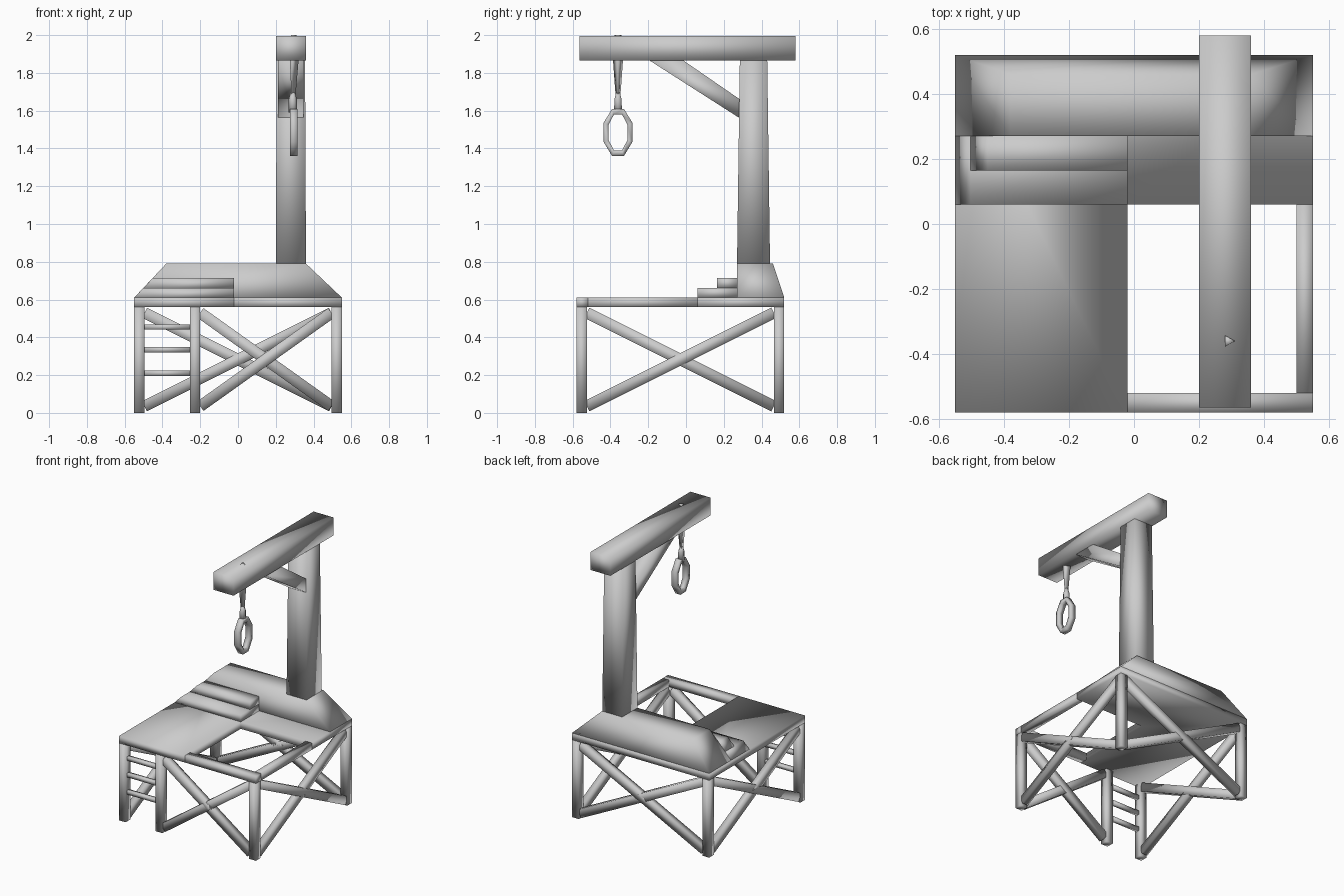
import bpy, bmesh, math
from mathutils import Vector

if "Cube" in bpy.data.objects:
    bpy.data.objects.remove(bpy.data.objects["Cube"])


def make(name, verts, faces):
    me = bpy.data.meshes.new(name)
    me.from_pydata(verts, [], faces)
    bm = bmesh.new()
    bm.from_mesh(me)
    bmesh.ops.recalc_face_normals(bm, faces=bm.faces)
    for f in bm.faces:
        f.smooth = True
    bm.to_mesh(me)
    bm.free()
    ob = bpy.data.objects.new(name, me)
    bpy.context.collection.objects.link(ob)
    return ob


def loft(name, rings):
    """Skin a list of equal-length rings and cap both ends."""
    n = len(rings[0])
    faces = [(r * n + i, r * n + (i + 1) % n, (r + 1) * n + (i + 1) % n, (r + 1) * n + i)
             for r in range(len(rings) - 1) for i in range(n)]
    last = (len(rings) - 1) * n
    faces += [tuple(range(n)), tuple(range(last, last + n))]
    return make(name, [v for r in rings for v in r], faces)


def rect(x0, x1, y0, y1, z):
    return [(x0, y0, z), (x1, y0, z), (x1, y1, z), (x0, y1, z)]


def box(name, x0, x1, y0, y1, z0, z1):
    return loft(name, [rect(x0, x1, y0, y1, z0), rect(x0, x1, y0, y1, z1)])


def strut(name, a, b, side, width, depth):
    """Square bar from a to b; side is the direction of its depth."""
    a, b, side = Vector(a), Vector(b), Vector(side)
    u = (b - a).normalized().cross(side) * width / 2
    v = side * depth / 2
    return loft(name, [[p + u + v, p + u - v, p - u - v, p - u + v] for p in (a, b)])


L, R, F, B = -0.55, 0.55, -0.58, 0.52
T = 0.055
LADDER = -0.255

# L-shaped deck and the open trapdoor rails
outline = [(L, F), (-0.02, F), (-0.02, 0.06), (R, 0.06), (R, B), (L, B)]
loft("deck", [[(x, y, z) for x, y in outline] for z in (0.56, 0.61)])
box("front_rail", -0.02, R, F, F + 0.06, 0.56, 0.61)
box("right_rail", R - 0.05, R, F + 0.06, 0.06, 0.56, 0.61)

# Legs, including the inner ladder upright
for name, x, y in (("front_left_leg", L, F), ("ladder_leg", LADDER, F),
                   ("front_right_leg", R - T, F), ("back_left_leg", L, B - T),
                   ("back_right_leg", R - T, B - T)):
    box(name, x, x + T, y, y + T, 0, 0.56)

# Ladder rungs
for i, z in enumerate((0.21, 0.335, 0.455)):
    box(f"ladder_rung_{i + 1}", L + T, LADDER, F + 0.015, F + 0.042, z - 0.014, z + 0.014)

# Crossed braces on all four sides
h = T / 2
for name, p, q in (("front", (LADDER + T, F + h), (R - T, F + h)),
                   ("back", (L + T, B - h), (R - T, B - h)),
                   ("left", (L + h, F + T), (L + h, B - T)),
                   ("right", (R - h, F + T), (R - h, B - T))):
    side = (0, 1, 0) if p[1] == q[1] else (1, 0, 0)
    for tag, z0, z1 in (("rising", 0.035, 0.53), ("falling", 0.53, 0.035)):
        strut(f"{name}_brace_{tag}", (*p, z0), (*q, z1), side, 0.06, 0.045)


# Raised base with sloping sides, and two steps cut to the same slope
def slope(z):
    return L + (z - 0.61) * 0.95


loft("raised_base", [rect(L, R, 0.27, B, 0.61), rect(-0.38, 0.36, 0.27, 0.46, 0.79)])
for name, y, z0, z1 in (("lower_step", 0.06, 0.61, 0.66), ("upper_step", 0.165, 0.66, 0.715)):
    loft(name, [rect(slope(z0), -0.02, y, 0.27, z0), rect(slope(z1), -0.02, y, 0.27, z1)])

# Post, beam and diagonal support
loft("post", [rect(0.20, 0.36, 0.27, 0.445, 0.78), rect(0.205, 0.355, 0.285, 0.43, 1.87)])
box("beam", 0.20, 0.36, -0.565, 0.58, 1.865, 1.995)
profile = [(-0.20, 1.87), (-0.02, 1.87), (0.285, 1.66), (0.285, 1.56)]
loft("beam_support", [[(x, y, z) for y, z in profile] for x in (0.213, 0.347)])

# Hanging rope, tapering downward, with its knot
RX, RY = 0.29, -0.36


def ring(r, z, n):
    return [(RX + r * math.cos(2 * math.pi * i / n), RY + r * math.sin(2 * math.pi * i / n), z)
            for i in range(n)]


loft("rope", [ring(r, z, 3) for r, z in ((0.02, 2.0), (0.03, 1.86), (0.014, 1.67))])
loft("rope_knot", [ring(r, z, 6) for r, z in ((0.012, 1.695), (0.022, 1.66), (0.024, 1.59))])

# Eight-sided rope loop
n, section = 8, [(1.0, -0.02), (1.0, 0.02), (0.0, 0.02), (0.0, -0.02)]
verts, faces = [], []
for i in range(n):
    a = 2 * math.pi * (i + 0.5) / n
    for k, dx in section:
        verts.append((RX + 0.005 + dx, RY + (0.055 + 0.027 * k) * math.cos(a),
                      1.485 + (0.103 + 0.032 * k) * math.sin(a)))
    for j in range(4):
        m = (i + 1) % n
        faces.append((i * 4 + j, i * 4 + (j + 1) % 4, m * 4 + (j + 1) % 4, m * 4 + j))
make("rope_loop", verts, faces)
